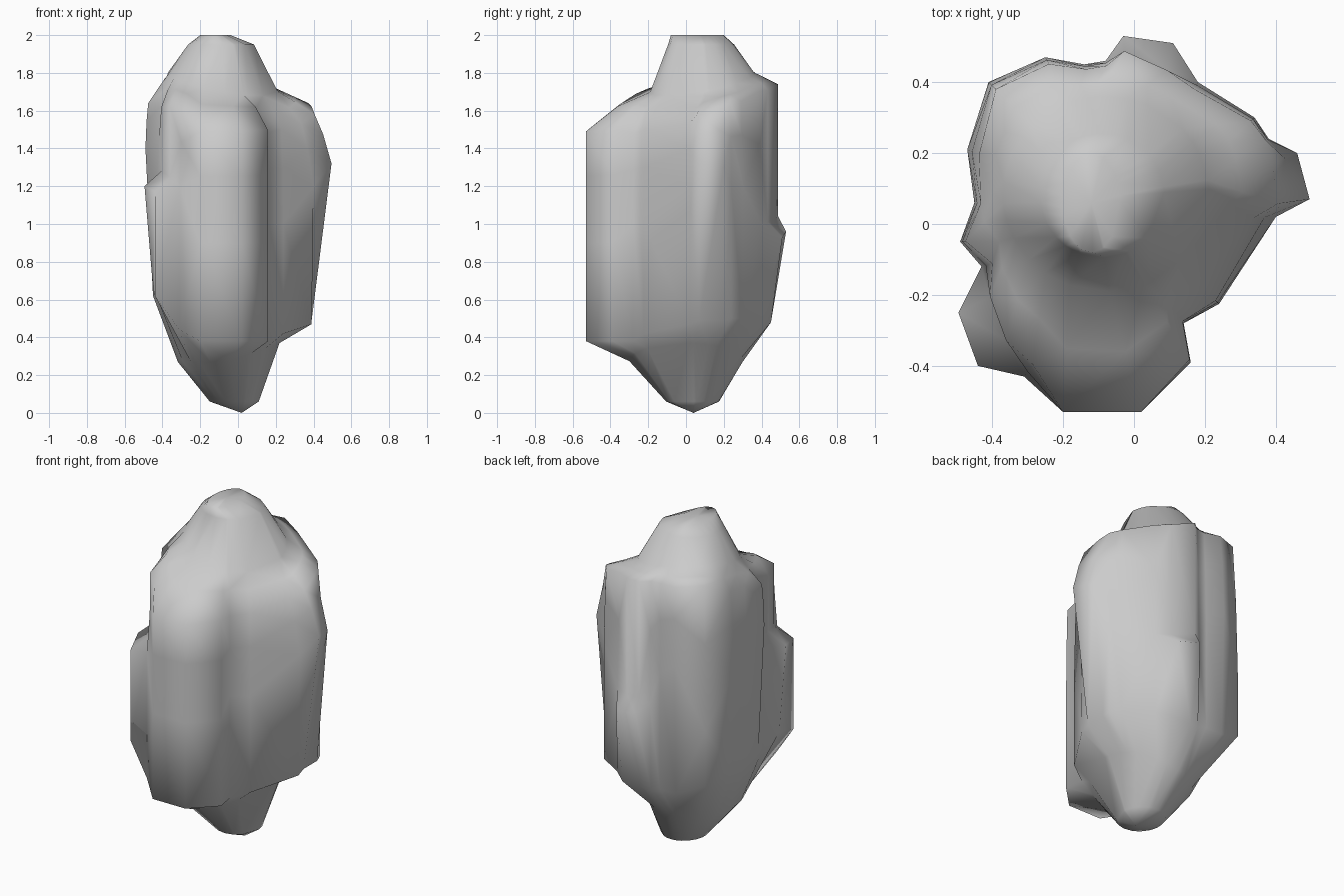
import bpy, bmesh
from math import atan2, cos, sin, radians

# Vertical ridges around the rock: x, y, low z, widest z, rim z, rim scale
# (negative rim scale = ridge steps back just above its widest point)
RIDGES = [
    (.495, .07, .49, 1.32, 1.58, .82), (.46, .20, .49, 1.30, 1.62, .85),
    (.38, .24, .50, 1.20, 1.64, .98), (.34, .30, .50, 1.20, 1.65, .97),
    (.18, .40, .50, 1.00, 1.70, .95), (.11, .51, .48, .93, 1.71, -.85),
    (-.03, .53, .48, .96, 1.74, -.92), (-.08, .46, .48, 1.00, 1.74, .97),
    (-.14, .45, .50, 1.20, 1.74, .97), (-.25, .47, .50, 1.28, 1.75, .96),
    (-.41, .40, .57, .90, 1.77, .95), (-.47, .21, .62, 1.20, 1.68, .93),
    (-.45, .06, .62, 1.20, 1.66, .96), (-.49, -.05, .62, 1.40, 1.64, .97),
    (-.43, -.12, .60, 1.20, 1.63, .93), (-.495, -.25, .66, 1.20, 1.62, -.82),
    (-.44, -.40, .62, 1.17, 1.63, -.82), (-.31, -.43, .44, 1.20, 1.59, .92),
    (-.20, -.53, .38, .90, 1.49, 1), (.02, -.53, .38, .90, 1.49, 1),
    (.16, -.39, .38, .90, 1.50, .98), (.14, -.28, .38, 1.00, 1.48, .98),
    (.24, -.225, .42, 1.00, 1.50, .96), (.40, .02, .47, 1.20, 1.53, .84),
]


def ellipse(a, cx, cy, rx, ry, z):
    return (cx + rx * cos(a), cy + ry * sin(a), z)


def ridge_profile(x, y, low, mid, rim, s):
    a = atan2(y, x)
    foot = (max(-.45, min(x, .39)), min(y, .45), low)
    t = abs(s)
    if s < 0:
        step = (x * t, y * t, mid + .08)
    else:
        u = (1 + t) / 2 if t < .9 else 1 - (1 - t) * .4
        step = (x * u, y * u, mid * .4 + rim * .6)
    edge = (x * t, y * t, rim)
    shoulder = ellipse(a, -.08, .085, .29, .275, 1.75 + .05 * (sin(a) - cos(a)))
    bulge = [(p + q) / 2 for p, q in zip(edge, shoulder)]
    bulge[2] += .03 * max(0, -sin(a))
    return [
        ellipse(a, -.02, .035, .13, .14, .06),
        ellipse(a, -.05, 0, .27, .30, .27 + .10 * max(0, cos(a))),
        foot, (x, y, mid), step, edge, bulge, shoulder,
        ellipse(a, -.09, .08, .175, .175, 1.95),
        ellipse(a, -.12, .06, .08, .14, 2),
    ]


# Rock body: loft the ridge profiles around the axis, close with tip and cap
bm = bmesh.new()
cols = [[bm.verts.new(p) for p in ridge_profile(*r)] for r in RIDGES]
tip = bm.verts.new((.02, .04, 0))
cap = bm.verts.new((-.12, .06, 2))
for i, c in enumerate(cols):
    d = cols[(i + 1) % len(cols)]
    bm.faces.new((tip, d[0], c[0]))
    bm.faces.new((cap, c[-1], d[-1]))
    for k in range(len(c) - 1):
        bm.faces.new((c[k], d[k], d[k + 1], c[k + 1]))
bmesh.ops.recalc_face_normals(bm, faces=bm.faces)
bmesh.ops.triangulate(bm, faces=bm.faces)
mesh = bpy.data.meshes.new("rock")
bm.to_mesh(mesh)
bm.free()
rock = bpy.data.objects.new("rock", mesh)
bpy.context.collection.objects.link(rock)
bpy.context.view_layer.objects.active = rock
rock.select_set(True)
bpy.ops.object.shade_smooth_by_angle(angle=radians(100))
